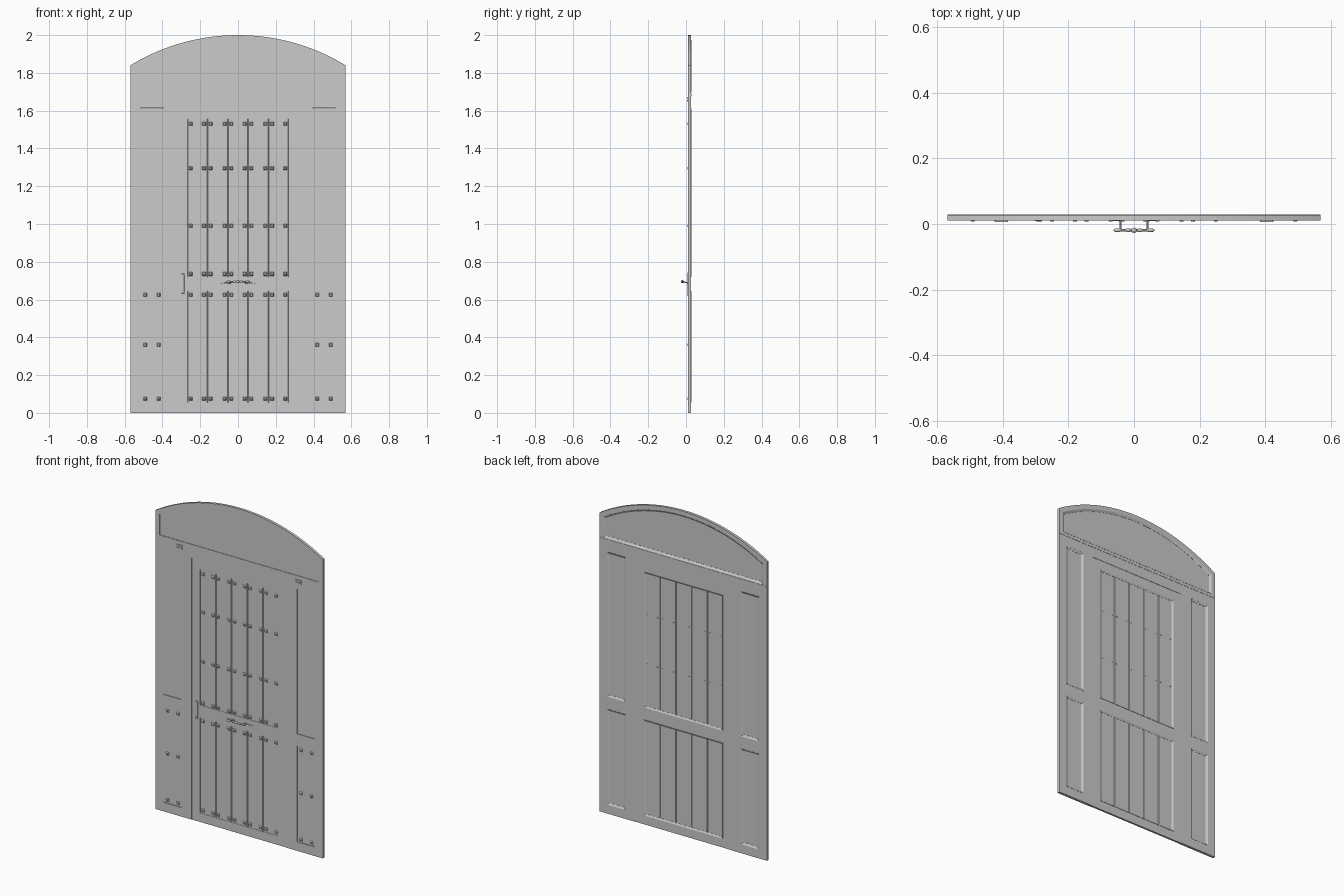
import bpy, bmesh, math
from mathutils import Matrix, Vector

cube = bpy.data.objects.get("Cube")
if cube:
    bpy.data.objects.remove(cube, do_unlink=True)

grey = bpy.data.materials.new("plain grey")
grey.use_nodes = True
COLOUR = (0.6, 0.6, 0.6, 1)
grey.diffuse_color = COLOUR
grey.node_tree.nodes["Principled BSDF"].inputs["Base Color"].default_value = COLOUR

FRONT, BACK = 0.011, 0.027       # main frame faces
HALF, SPRING, RAIL = 0.57, 1.84, 1.695


def finish(name, bm, smooth=False):
    bmesh.ops.recalc_face_normals(bm, faces=bm.faces)
    mesh = bpy.data.meshes.new(name)
    bm.to_mesh(mesh)
    bm.free()
    mesh.materials.append(grey)
    ob = bpy.data.objects.new(name, mesh)
    bpy.context.collection.objects.link(ob)
    if smooth:
        for p in mesh.polygons:
            p.use_smooth = True
    return ob


def add_box(bm, x0, x1, z0, z1, y0, y1):
    size = Matrix.Diagonal((x1 - x0, y1 - y0, z1 - z0, 1))
    mid = Matrix.Translation(((x0 + x1) / 2, (y0 + y1) / 2, (z0 + z1) / 2))
    return bmesh.ops.create_cube(bm, size=1, matrix=mid @ size)["verts"]


def boxes(name, rects, y0=FRONT, y1=BACK):
    bm = bmesh.new()
    for r in rects:
        add_box(bm, *r, y0, y1)
    return finish(name, bm)


def slab(name, outline, y0, y1):
    bm = bmesh.new()
    face = bm.faces.new([bm.verts.new((x, y0, z)) for x, z in outline])
    new = bmesh.ops.extrude_face_region(bm, geom=[face])["geom"]
    bmesh.ops.translate(bm, vec=(0, y1 - y0, 0),
                        verts=[v for v in new if isinstance(v, bmesh.types.BMVert)])
    return finish(name, bm)


def ring(name, outer, inner, y0, y1, inner_y1=None):
    """Closed border between two matching outlines, optionally sloped on the back."""
    inner_y1 = y1 if inner_y1 is None else inner_y1
    bm = bmesh.new()
    loops = [[bm.verts.new((x, y, z)) for x, z in pts] for pts, y in
             ((outer, y0), (inner, y0), (inner, inner_y1), (outer, y1))]
    n = len(outer)
    for a in range(4):
        p, q = loops[a], loops[(a + 1) % 4]
        for i in range(n):
            j = (i + 1) % n
            bm.faces.new((p[i], p[j], q[j], q[i]))
    return finish(name, bm)


def rect(x0, x1, z0, z1, inset=0):
    return [(x0 + inset, z0 + inset), (x1 - inset, z0 + inset),
            (x1 - inset, z1 - inset), (x0 + inset, z1 - inset)]


def arch(half, base, spring, top, steps=32):
    rise = top - spring
    radius = (half ** 2 + rise ** 2) / (2 * rise)
    pts = [(-half, base), (half, base)]
    for i in range(steps + 1):
        x = half - 2 * half * i / steps
        pts.append((x, top - radius + math.sqrt(radius ** 2 - x * x)))
    return pts


# Arched head: border, sunken panel and back moulding
outer = arch(HALF, RAIL - 0.02, SPRING, 2.0)
inner = arch(0.543, RAIL, 1.822, 1.974)
small = arch(0.531, RAIL + 0.012, 1.815, 1.962)
ring("arch_border", outer, inner, FRONT, BACK)
slab("arch_panel", inner, FRONT + 0.003, BACK - 0.007)
ring("arch_back_moulding", inner, small, 0.018, BACK + 0.001, BACK - 0.006)
boxes("back_ledge", [(-HALF, HALF, 1.676, 1.69)], 0.02, 0.0285)

# Fixed frame around door and side panels
DOOR, DOOR_TOP = 0.323, 1.613
SIDE_IN, SIDE_OUT = 0.394, 0.517
LOW, HIGH = (0.055, 0.645), (0.72, 1.612)
frame = [(-HALF, HALF, DOOR_TOP, RAIL - 0.02)]
for s in (-1, 1):
    def span(a, b):
        return tuple(sorted((s * a, s * b)))
    frame += [span(SIDE_OUT, HALF) + (0, DOOR_TOP), span(DOOR, SIDE_IN) + (0, DOOR_TOP)]
    frame += [span(SIDE_IN, SIDE_OUT) + z for z in ((0, LOW[0]), (LOW[1], HIGH[0]))]
boxes("fixed_frame", frame)

# Side panels with mouldings
for s, side in ((-1, "right"), (1, "left")):
    x0, x1 = sorted((s * SIDE_IN, s * SIDE_OUT))
    for (z0, z1), level in ((LOW, "lower"), (HIGH, "upper")):
        tag = f"{side}_{level}"
        boxes(tag + "_side_panel", [(x0, x1, z0, z1)], FRONT + 0.004, BACK - 0.006)
        ring(tag + "_side_moulding", rect(x0, x1, z0, z1), rect(x0, x1, z0, z1, 0.012),
             0.018, BACK + 0.001, BACK - 0.005)

# Door leaf: stiles and rails
PLANK = 0.268
LEAF_HIGH = (0.72, 1.555)
stiles = [(-DOOR, -PLANK, 0, DOOR_TOP), (PLANK, DOOR, 0, DOOR_TOP)]
rails = [(-PLANK, PLANK, a, b) for a, b in
         ((0, LOW[0]), (LOW[1], LEAF_HIGH[0]), (LEAF_HIGH[1], DOOR_TOP))]
boxes("door_leaf", stiles + rails, FRONT + 0.002, BACK - 0.002)

# Door planks with chamfered joints, and back mouldings
for (z0, z1), level in ((LOW, "lower"), (LEAF_HIGH, "upper")):
    bm = bmesh.new()
    width = 2 * PLANK / 5
    for i in range(5):
        x = -PLANK + i * width
        add_box(bm, x, x + width, z0, z1, FRONT + 0.004, BACK - 0.006)
    long_edges = [e for e in bm.edges
                  if abs(e.verts[0].co.z - e.verts[1].co.z) > 0.1]
    bmesh.ops.bevel(bm, geom=long_edges, offset=0.003, segments=1, affect="EDGES")
    finish(level + "_door_planks", bm)
    ring(level + "_door_moulding", rect(-PLANK, PLANK, z0, z1),
         rect(-PLANK, PLANK, z0, z1, 0.01), 0.018, BACK, BACK - 0.005)


# Square pyramid studs
def studs(name, xs, zs, pins=()):
    bm = bmesh.new()
    for x in xs:
        for z in zs:
            place = (Matrix.Translation((x, 0.0115, z)) @ Matrix.Rotation(math.pi / 2, 4, "X")
                     @ Matrix.Rotation(math.pi / 4, 4, "Z"))
            bmesh.ops.create_cone(bm, cap_ends=True, segments=4, radius1=0.014,
                                  radius2=0.007, depth=0.008, matrix=place)
            if z in pins:
                add_box(bm, x - 0.003, x + 0.003, z - 0.003, z + 0.003, 0.012, BACK - 0.004)
    finish(name, bm)


door_x = [s * x for s in (-1, 1) for x in (0.035, 0.071, 0.145, 0.18, 0.25)]
inner_rows = (0.99, 1.295)
studs("upper_door_studs", door_x, (0.735, 1.53) + inner_rows, inner_rows)
studs("lower_door_studs", door_x, (0.075, 0.625))
studs("side_studs", [s * x for s in (-1, 1) for x in (0.42, 0.492)], (0.075, 0.36, 0.625))

# Small twin bars above the side panels
boxes("twin_bars", [(s * 0.405 - 0.02, s * 0.405 + 0.02, z - 0.004, z + 0.004)
                    for s in (-1, 1) for z in (1.652, 1.667)], 0.006, FRONT + 0.001)


# Round rods and beads for the door furniture
def rod(bm, a, b, r0, r1=None, sides=12):
    a, b = Vector(a), Vector(b)
    turn = (b - a).to_track_quat("Z", "Y").to_matrix().to_4x4()
    bmesh.ops.create_cone(bm, cap_ends=True, segments=sides, radius1=r0,
                          radius2=r0 if r1 is None else r1, depth=(b - a).length,
                          matrix=Matrix.Translation((a + b) / 2) @ turn)


def bead(bm, at, r, stretch=1):
    bmesh.ops.create_uvsphere(bm, u_segments=12, v_segments=8, radius=r,
                              matrix=Matrix.Translation(at) @ Matrix.Diagonal((stretch, 1, 1, 1)))


# Horizontal pull handle on two posts
bm = bmesh.new()
Y, Z = -0.019, 0.695
rod(bm, (-0.045, Y, Z), (0.045, Y, Z), 0.004)
bead(bm, (0, Y, Z), 0.008, 1.2)
for s in (-1, 1):
    bead(bm, (s * 0.05, Y, Z), 0.006, 2.2)
    bead(bm, (s * 0.018, Y, Z), 0.006, 1.5)
    rod(bm, (s * 0.041, 0.014, Z - 0.008), (s * 0.041, Y, Z), 0.003)
    rod(bm, (s * 0.041, 0.014, Z - 0.008), (s * 0.041, 0.01, Z - 0.008), 0.008)
    rod(bm, (s * 0.04, 0.012, Z - 0.008), (s * 0.09, 0.012, Z - 0.008), 0.004, 0.001)
finish("pull_handle", bm, True)
bpy.context.view_layer.objects.active = bpy.data.objects["pull_handle"]
bpy.data.objects["pull_handle"].select_set(True)
bpy.ops.object.shade_smooth_by_angle()

# Upright grip near the door edge
bm = bmesh.new()
rod(bm, (-0.283, 0.011, 0.64), (-0.283, 0.011, 0.73), 0.003)
for z in (0.635, 0.735):
    rod(bm, (-0.294, 0.014, z), (-0.294, 0.009, z), 0.009)
    rod(bm, (-0.298, 0.011, z), (-0.283, 0.011, z), 0.003)
finish("upright_grip", bm)
